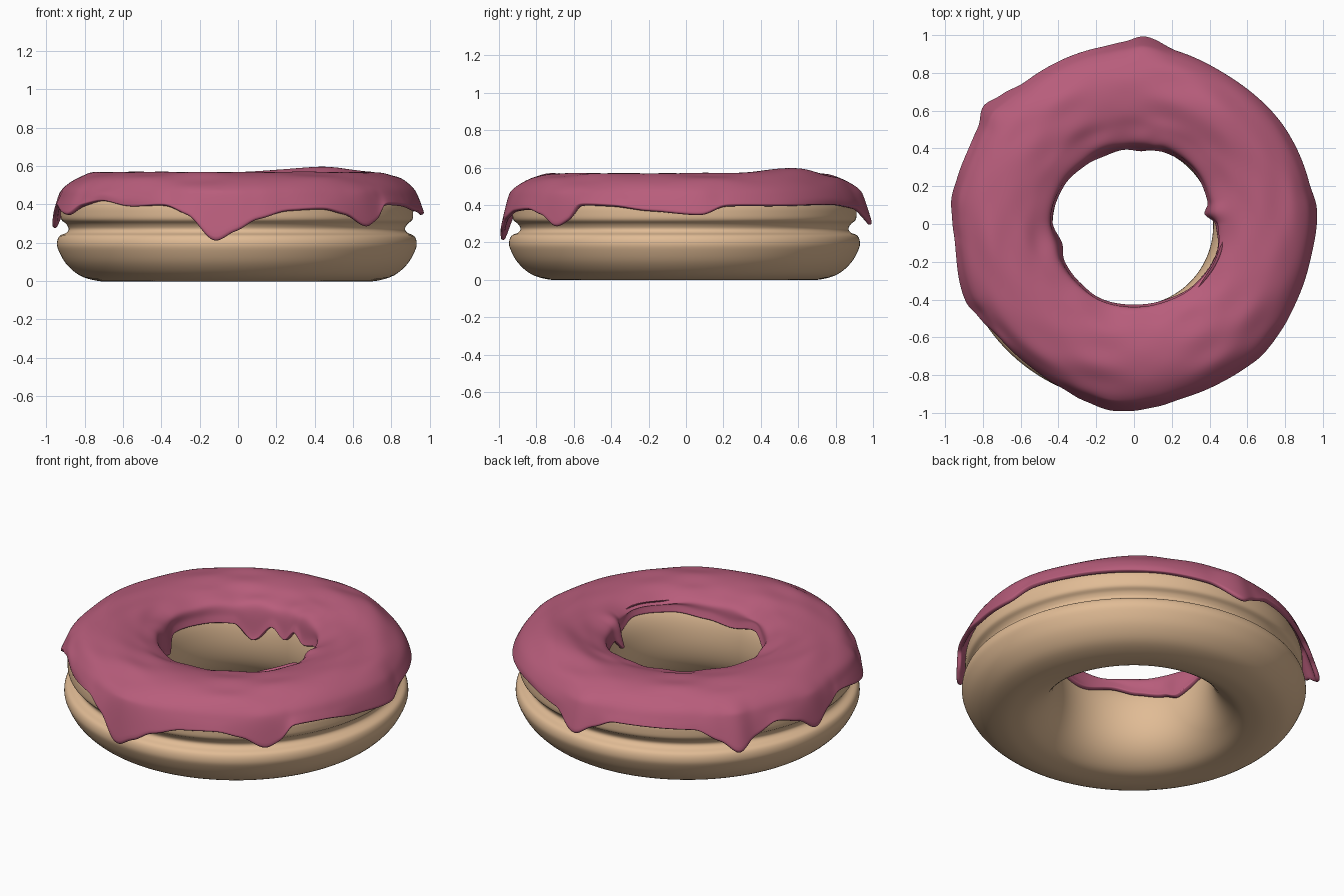
import bpy, math
from mathutils import Vector

if "Cube" in bpy.data.objects:
    bpy.data.objects.remove(bpy.data.objects["Cube"])

SEG = 240


def material(name, rgb):
    m = bpy.data.materials.new(name)
    m.diffuse_color = (*rgb, 1)
    m.use_nodes = True
    m.node_tree.nodes["Principled BSDF"].inputs["Base Color"].default_value = m.diffuse_color
    return m


def catmull(p0, p1, p2, p3, t):
    return 0.5 * (2 * p1 + (p2 - p0) * t + (2 * p0 - 5 * p1 + 4 * p2 - p3) * t * t
                  + (3 * p1 - p0 - 3 * p2 + p3) * t ** 3)


def smooth_curve(pts, steps, closed):
    """Dense smooth curve through (r, z) points."""
    p = [Vector(q) for q in pts]
    n = len(p)
    get = (lambda i: p[i % n]) if closed else (lambda i: p[max(0, min(n - 1, i))])
    out = [catmull(get(i - 1), get(i), get(i + 1), get(i + 2), k / steps)
           for i in range(n if closed else n - 1) for k in range(steps)]
    return out if closed else out + [p[-1]]


def edge_at(table, deg):
    """Radius and height of the icing rim at an angle."""
    n = len(table)
    for i in range(n):
        a, b = table[i], table[(i + 1) % n]
        span = (b[0] - a[0]) % 360
        d = (deg - a[0]) % 360
        if d < span:
            v = [Vector(table[(i + k) % n][1:]) for k in (-1, 0, 1, 2)]
            t = d / span
            smooth = v[1].lerp(v[2], t * t * (3 - 2 * t))
            return smooth.lerp(catmull(*v, t), 0.4)


def ring_mesh(name, rings, closed, mat, centre=(0, 0, 0)):
    """Join one cross-section per angle into a ring surface."""
    m = len(rings[0])
    verts = []
    for i, ring in enumerate(rings):
        a = 2 * math.pi * i / SEG
        verts += [(r * math.cos(a), r * math.sin(a), z) for r, z in ring]
    faces = []
    for i in range(SEG):
        j = (i + 1) % SEG
        for k in range(m if closed else m - 1):
            l = (k + 1) % m
            faces.append((i * m + k, j * m + k, j * m + l, i * m + l))
    me = bpy.data.meshes.new(name)
    me.from_pydata(verts, [], faces)
    me.materials.append(mat)
    me.polygons.foreach_set("use_smooth", [True] * len(faces))
    ob = bpy.data.objects.new(name, me)
    ob.location = centre
    bpy.context.collection.objects.link(ob)
    return ob


# Dough: lathed closed profile with a groove around the outside
dough_profile = [(.425, .27), (.445, .16), (.495, .075), (.57, .018), (.65, 0), (.73, .002),
                 (.82, .03), (.89, .09), (.93, .16), (.938, .20), (.925, .235), (.89, .252),
                 (.877, .272), (.89, .298), (.915, .32), (.92, .355), (.915, .40), (.885, .455),
                 (.82, .505), (.74, .53), (.65, .535), (.56, .52), (.48, .475), (.437, .39)]
dough_ring = smooth_curve(dough_profile, 4, True)
ring_mesh("dough", [dough_ring] * SEG, True,
          material("golden dough", (.75, .50, .30)), (-.006, -.008, 0))

# Icing rims: (angle, radius, height), low heights are the drips
outer_rim = [(5, .975, .35), (13, .955, .40), (30, .95, .40), (58, .93, .40), (76, .945, .38),
             (87, 1.0, .295), (93, .97, .35), (100, .955, .40), (128, .95, .39),
             (136, .985, .33), (142, 1.02, .26), (148, .975, .33), (156, .965, .39),
             (165, .97, .35), (172, .98, .275), (179, .965, .35), (186, .955, .40),
             (205, .985, .35), (211, .96, .40), (220, .935, .42), (233, .935, .39),
             (246, .95, .40), (254, .975, .35), (263, 1.0, .21), (269, .995, .26),
             (276, .98, .325), (286, .96, .37), (298, .96, .38), (306, .965, .35),
             (314, .975, .285), (319, .97, .32), (323, .965, .405), (335, .955, .40),
             (348, .955, .37)]
inner_rim = [(0, .43, .42), (8, .375, .36), (16, .405, .42), (45, .42, .41), (67, .41, .36),
             (76, .40, .41), (85, .385, .35), (98, .395, .40), (113, .39, .31), (128, .40, .40),
             (152, .42, .41), (178, .43, .41), (195, .392, .34), (208, .415, .38),
             (228, .42, .41), (245, .43, .44), (270, .425, .40), (290, .43, .42),
             (315, .45, .45), (342, .46, .46)]

# Icing: cross-section stretched between the two rims, gently uneven
rings = []
for i in range(SEG):
    deg = 360 * i / SEG
    a = math.radians(deg)
    ri, zi = edge_at(inner_rim, deg)
    ro, zo = edge_at(outer_rim, deg)
    w = .004 * math.sin(5 * a + 1) + .003 * math.sin(11 * a)
    d = (deg - 52 + 180) % 360 - 180
    lump = .028 * math.exp(-(d / 20) ** 2)
    rs = .925 + .45 * (ro - .955)
    pts = [(ri, zi), (ri + .012, zi + .04), (ri * .5 + .235, .505 + w),
           (.52, .54 + w), (.59, .561 - w * .5), (.68, .569 + lump + w * .5),
           (.77, .561 + lump * .8 - w), (.85, .532 + w), (rs - .018, .485),
           (rs + .012, max(.43, zo + .035)), (ro, zo)]
    rings.append(smooth_curve(pts, 4, False))
icing = ring_mesh("icing", rings, False, material("pink icing", (.48, .11, .20)))

# Give the icing thickness towards the dough with a soft rim
solid = icing.modifiers.new("thickness", "SOLIDIFY")
solid.thickness = .026
me = icing.data
top = max(me.polygons, key=lambda p: p.center.z)
if top.normal.z < 0:
    me.flip_normals()
solid.offset = -1
sub = icing.modifiers.new("soften", "SUBSURF")
sub.levels = sub.render_levels = 1
